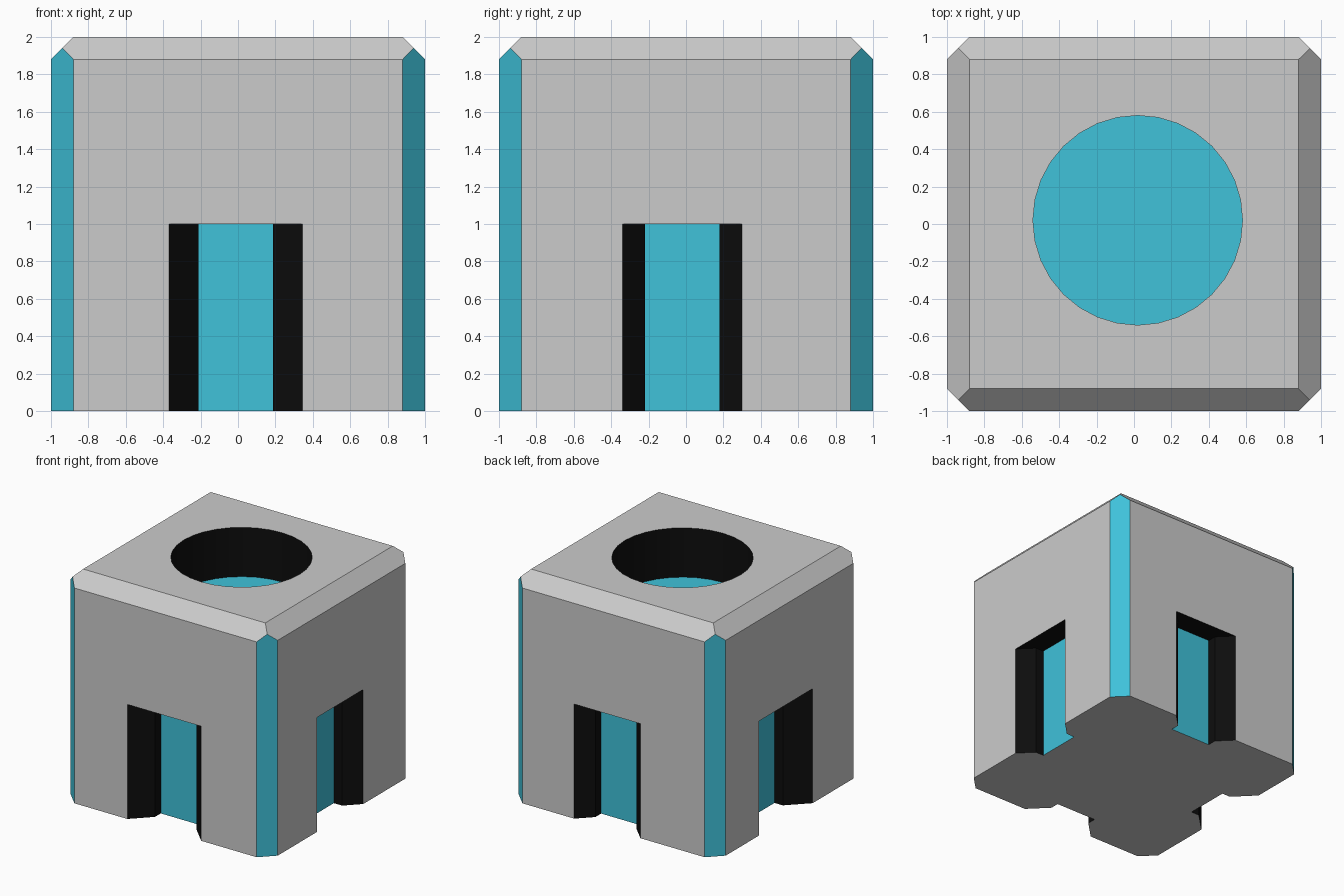
import bpy, bmesh, math
from mathutils import Matrix

if "Cube" in bpy.data.objects:
    bpy.data.objects.remove(bpy.data.objects["Cube"])


def material(name, color):
    m = bpy.data.materials.new(name)
    m.diffuse_color = color
    m.use_nodes = True
    m.node_tree.nodes["Principled BSDF"].inputs["Base Color"].default_value = m.diffuse_color
    return m


# Shared slots: 0 grey (default), 1 teal, 2 black
MATS = [material("grey", (0.8, 0.8, 0.8, 1)),
        material("teal", (0.05, 0.54, 0.7, 1)),
        material("black", (0.004, 0.004, 0.004, 1))]
GREY, TEAL, BLACK = range(3)


def make_object(name, bm, pick):
    """Colour every face with pick(face) and link the mesh as an object."""
    bmesh.ops.recalc_face_normals(bm, faces=bm.faces[:])
    bm.normal_update()
    for f in bm.faces:
        f.material_index = pick(f)
    mesh = bpy.data.meshes.new(name)
    bm.to_mesh(mesh)
    bm.free()
    for m in MATS:
        mesh.materials.append(m)
    ob = bpy.data.objects.new(name, mesh)
    bpy.context.collection.objects.link(ob)
    return ob


def prism(points, z0, z1):
    bm = bmesh.new()
    face = bm.faces.new([bm.verts.new((x, y, z0)) for x, y in points])
    top = bmesh.ops.extrude_face_region(bm, geom=[face])["geom"]
    bmesh.ops.translate(bm, vec=(0, 0, z1 - z0),
                        verts=[v for v in top if isinstance(v, bmesh.types.BMVert)])
    return bm


# Block: chamfered on the vertical and top edges, sharp at the base
bm = bmesh.new()
C = 0.12
corner = [(1 - C, 1 - C, 2), (1 - C / 2, 1 - C / 2, 2 - C / 2)]
for z in (0, 2 - C):
    corner += [(1 - C, 1, z), (1, 1 - C, z)]
for sx in (-1, 1):
    for sy in (-1, 1):
        for x, y, z in corner:
            bm.verts.new((sx * x, sy * y, z))
bmesh.ops.convex_hull(bm, input=bm.verts[:])
bmesh.ops.dissolve_limit(bm, angle_limit=0.01, verts=bm.verts[:], edges=bm.edges[:])
block = make_object(
    "block", bm,
    lambda f: TEAL if abs(f.normal.x) > 0.6 and abs(f.normal.y) > 0.6 else GREY)


def cut(cutter):
    cutter.hide_render = True
    cutter.hide_viewport = True
    mod = block.modifiers.new(cutter.name, "BOOLEAN")
    mod.operation = "DIFFERENCE"
    mod.solver = "EXACT"
    mod.object = cutter


# Round socket in the top, teal floor and black wall
circle = [(0.02 + 0.56 * math.cos(math.tau * i / 32),
           0.02 + 0.56 * math.sin(math.tau * i / 32)) for i in range(32)]
cut(make_object("socket_cutter", prism(circle, 1.57, 2.2),
                lambda f: TEAL if f.normal.z < -0.9 else BLACK))

# Side slots: flared mouth, straight neck, teal back wall
NECK, STRAIGHT = 0.2, 0.08
slots = [("front", -0.012, 0.157), ("right", -0.02, 0.12),
         ("back", -0.06, 0.12), ("left", -0.05, 0.17)]
for i, (side, mid, flare) in enumerate(slots):
    half = [(NECK + flare, -1.2), (NECK + flare, -1),
            (NECK, -1 + flare), (NECK, -1 + flare + STRAIGHT)]
    outline = [(mid + u, v) for u, v in half]
    outline += [(mid - u, v) for u, v in reversed(half)]
    slot = make_object(side + "_slot_cutter", prism(outline, -0.2, 1),
                       lambda f: TEAL if f.normal.y > 0.9 else BLACK)
    slot.data.transform(Matrix.Rotation(i * math.pi / 2, 4, "Z"))
    cut(slot)
